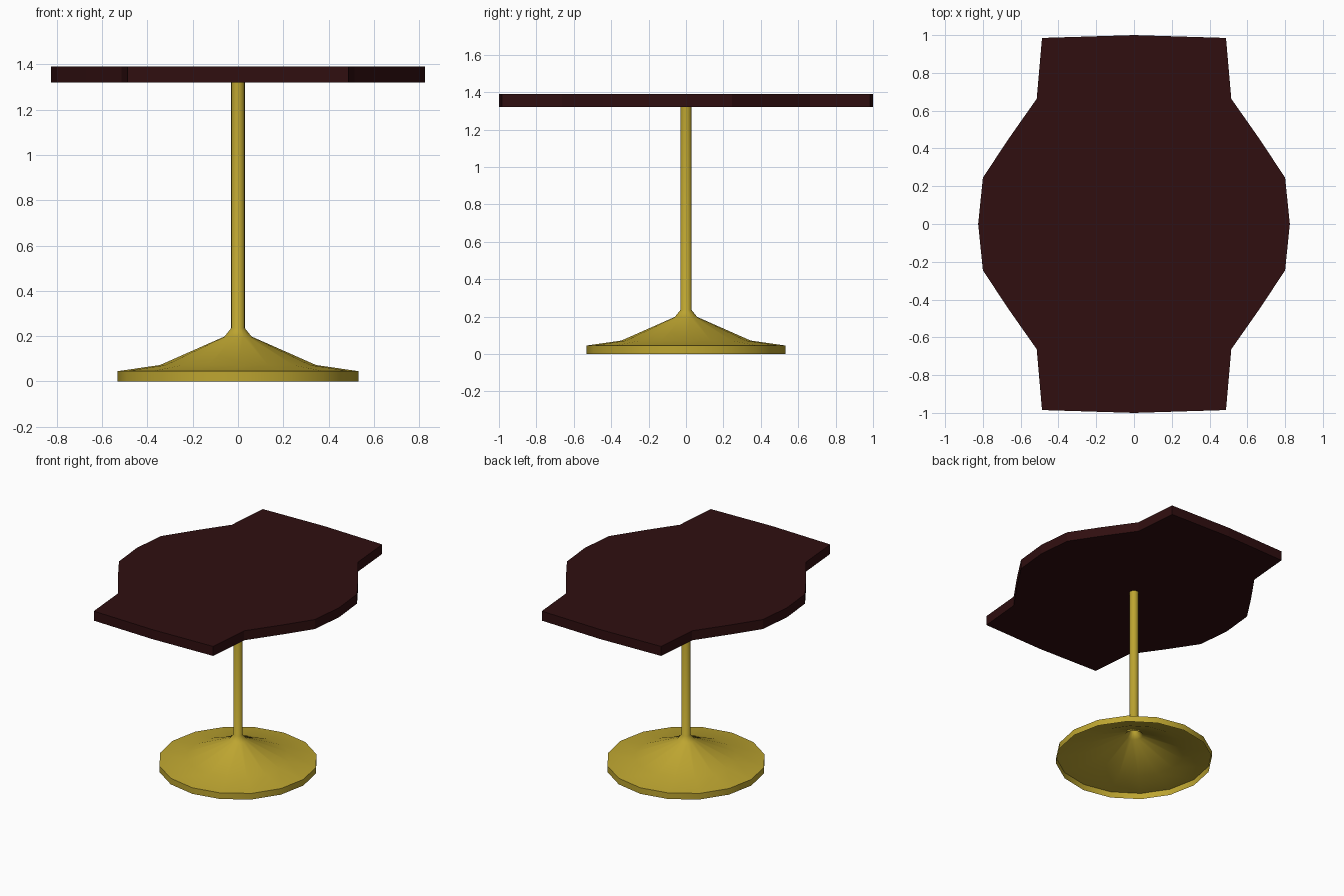
import bpy, bmesh, math
from mathutils import Matrix, Vector

cube = bpy.data.objects.get("Cube")
if cube:
    bpy.data.objects.remove(cube, do_unlink=True)


def make_material(name, color):
    mat = bpy.data.materials.new(name)
    mat.use_nodes = True
    mat.diffuse_color = color
    mat.node_tree.nodes["Principled BSDF"].inputs["Base Color"].default_value = color
    return mat


def make_object(name, bm, mat):
    mesh = bpy.data.meshes.new(name)
    bm.to_mesh(mesh)
    bm.free()
    mesh.materials.append(mat)
    obj = bpy.data.objects.new(name, mesh)
    bpy.context.collection.objects.link(obj)
    return obj


dark_wood = make_material("dark red wood", (0.029, 0.0045, 0.005, 1))
brass = make_material("brass", (0.51, 0.376, 0.03, 1))

# Table top: one quarter of the outline, mirrored into a full loop and extruded
quarter = [(0.825, 0), (0.80, 0.245), (0.668, 0.445), (0.515, 0.663), (0.487, 0.985), (0, 1)]
half = quarter + [(-x, y) for x, y in reversed(quarter[:-1])]
outline = half + [(-x, -y) for x, y in half[1:-1]]
bottom, top = 1.32, 1.39
bm = bmesh.new()
face = bm.faces.new([bm.verts.new((x, y, bottom)) for x, y in outline])
ext = bmesh.ops.extrude_face_region(bm, geom=[face])
bmesh.ops.translate(bm, vec=(0, 0, top - bottom),
                    verts=[v for v in ext["geom"] if isinstance(v, bmesh.types.BMVert)])
bmesh.ops.recalc_face_normals(bm, faces=bm.faces)
make_object("table_top", bm, dark_wood)

# Pedestal: hollow flared foot and pole, turned from one profile
profile = [(0.533, 0), (0.533, 0.045), (0.345, 0.072), (0.06, 0.198), (0.03, 0.235), (0.03, bottom)]
bm = bmesh.new()
verts = [bm.verts.new((r, 0, z)) for r, z in profile]
edges = [bm.edges.new(pair) for pair in zip(verts, verts[1:])]
bmesh.ops.spin(bm, geom=verts + edges, cent=(0, 0, 0), axis=(0, 0, 1),
               angle=math.tau, steps=16, use_merge=True)
bmesh.ops.remove_doubles(bm, verts=bm.verts, dist=0.0005)
bmesh.ops.recalc_face_normals(bm, faces=bm.faces)
if sum(f.normal.dot(Vector((f.calc_center_median().x, f.calc_center_median().y, 0))) for f in bm.faces) < 0:
    bmesh.ops.reverse_faces(bm, faces=bm.faces)
pedestal = make_object("pedestal", bm, brass)
bpy.ops.object.select_all(action="DESELECT")
pedestal.select_set(True)
bpy.context.view_layer.objects.active = pedestal
bpy.ops.object.shade_smooth_by_angle(angle=math.radians(50))
